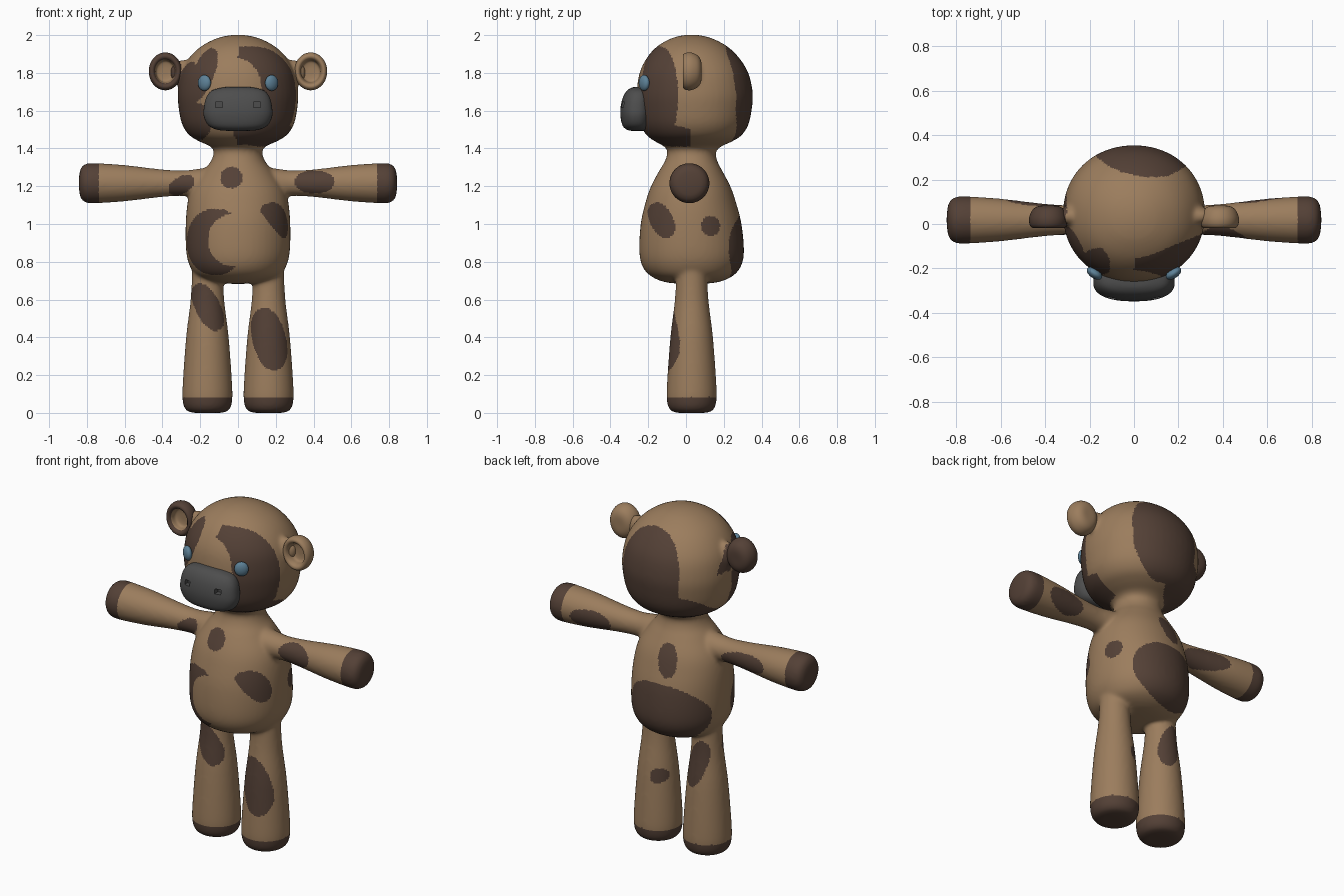
import bpy, bmesh, math
from mathutils import Matrix, Vector

if "Cube" in bpy.data.objects:
    bpy.data.objects.remove(bpy.data.objects["Cube"])


def material(name, rgb):
    m = bpy.data.materials.new(name)
    m.diffuse_color = (*rgb, 1)
    m.use_nodes = True
    m.node_tree.nodes["Principled BSDF"].inputs["Base Color"].default_value = m.diffuse_color
    return m


TAN = material("tan_brown", (0.33, 0.205, 0.11))
DARK = material("dark_brown", (0.088, 0.052, 0.037))
GREY = material("muzzle_grey", (0.075, 0.075, 0.075))
BLUE = material("eye_blue", (0.11, 0.22, 0.31))


def spline(rows, steps=4):
    """Smooth curve through rows of numbers."""
    out = []
    for i in range(len(rows) - 1):
        p0, p1 = rows[max(i - 1, 0)], rows[i]
        p2, p3 = rows[i + 1], rows[min(i + 2, len(rows) - 1)]
        for s in range(steps):
            t = s / steps
            out.append([b + 0.5 * t * (c - a + t * (2 * a - 5 * b + 4 * c - d + t * (3 * (b - c) + d - a)))
                        for a, b, c, d in zip(p0, p1, p2, p3)])
    return out + [list(rows[-1])]


def loft(bm, rows, place, power=2.0, n=48):
    """Skin of rings (t, a, b, radius a, radius b); place maps (t, a, b) to a point."""
    rings = []
    for t, ca, cb, ra, rb in spline(rows):
        ring = []
        for k in range(n):
            c, s = math.cos(k * math.tau / n), math.sin(k * math.tau / n)
            a = ca + max(ra, 0.002) * math.copysign(abs(c) ** (2 / power), c)
            b = cb + max(rb, 0.002) * math.copysign(abs(s) ** (2 / power), s)
            ring.append(bm.verts.new(place(t, a, b)))
        rings.append(ring)
    for r, q in zip(rings, rings[1:]):
        for k in range(n):
            bm.faces.new((r[k], r[(k + 1) % n], q[(k + 1) % n], q[k]))
    bm.faces.new(rings[0])
    bm.faces.new(rings[-1])


def ball(bm, centre, radii, turn=0):
    m = Matrix.Translation(centre) @ Matrix.Rotation(math.radians(turn), 4, 'Z') @ Matrix.Diagonal((*radii, 1))
    bmesh.ops.create_uvsphere(bm, u_segments=32, v_segments=18, radius=1, matrix=m)


def finish(bm, name, mats):
    bmesh.ops.recalc_face_normals(bm, faces=bm.faces[:])
    for f in bm.faces:
        f.smooth = True
    me = bpy.data.meshes.new(name)
    bm.to_mesh(me)
    bm.free()
    ob = bpy.data.objects.new(name, me)
    bpy.context.collection.objects.link(ob)
    for m in mats:
        me.materials.append(m)
    return ob


def bake(ob):
    """Apply the modifiers."""
    dg = bpy.context.evaluated_depsgraph_get()
    me = bpy.data.meshes.new_from_object(ob.evaluated_get(dg))
    ob.modifiers.clear()
    ob.data = me


# Body: torso, neck and head in one profile (z, centre y, half width, half depth)
TRUNK = [(.683, .03, .02, .02), (.69, .03, .12, .13), (.72, .03, .21, .21), (.77, .03, .252, .258),
         (.85, .03, .274, .277), (1.0, .027, .277, .267), (1.12, .025, .266, .238), (1.2, .025, .24, .21),
         (1.28, .025, .185, .168), (1.33, .027, .145, .14), (1.38, .03, .128, .128), (1.41, .035, .145, .15),
         (1.435, .04, .20, .20), (1.47, .043, .258, .252), (1.53, .045, .297, .287), (1.62, .046, .315, .304),
         (1.7, .046, .319, .307), (1.8, .042, .302, .288), (1.88, .037, .258, .244), (1.94, .033, .196, .186),
         (1.982, .03, .115, .11), (1.999, .03, .045, .045), (2.002, .03, .004, .004)]
LEG = [(-.001, .02), (.002, .085), (.018, .116), (.06, .131), (.15, .131), (.4, .113), (.58, .091),
       (.7, .083), (.8, .08)]
ARM = [(.15, .085), (.22, .075), (.3, .067), (.42, .075), (.6, .096), (.75, .106), (.805, .103),
       (.832, .08), (.841, .04), (.843, .01)]

bm = bmesh.new()
loft(bm, [(z, 0, cy, rx, ry) for z, cy, rx, ry in TRUNK], lambda t, a, b: (a, b, t), 2.08)
for s in (-1, 1):
    loft(bm, [(z, .162, .03, r, r) for z, r in LEG], lambda t, a, b: (s * a, b, t))
    loft(bm, [(x, .018, 1.216, r, r) for x, r in ARM], lambda t, a, b: (s * t, a, b))
    ball(bm, (s * .29, .035, 1.80), (.07, .042, .07))      # ear roots
body = finish(bm, "plush_body", [TAN, DARK])
remesh = body.modifiers.new("fuse", 'REMESH')
remesh.mode = 'VOXEL'
remesh.voxel_size = 0.0095
remesh.use_smooth_shade = True
smooth = body.modifiers.new("soften", 'SMOOTH')
smooth.factor = 0.5
smooth.iterations = 14
bake(body)
body.data.materials.clear()
for m in (TAN, DARK):
    body.data.materials.append(m)

# Dark patches: ellipses (u, z, half width, half height, tilt in degrees) seen from each side
FRONT = [(-.035, 1.245, .058, .056, 0), (-.30, 1.205, .075, .045, 30), (.405, 1.222, .105, .06, 0),
         (-.16, .56, .065, .135, 27), (.165, .39, .088, .168, 14),
         (.13, 1.49, .155, .08, 0), (-.225, 1.54, .085, .10, 0), (-.185, 1.79, .055, .15, -22)]
BACK = [(-.03, .875, .23, .17, 5), (-.045, 1.17, .055, .09, -15), (.56, 1.195, .125, .06, 0),
        (-.44, 1.205, .15, .055, -6), (.10, .40, .042, .042, 0), (-.155, .54, .06, .14, 15),
        (.03, 1.69, .20, .25, 0), (-.13, 1.50, .14, .10, 0)]
RIGHT = [(-.13, 1.02, .06, .10, 28), (.13, .99, .05, .052, 0), (-.14, 1.68, .097, .26, 0)]
LEFT = [(-.08, 1.66, .10, .20, 0)]


def inside(u, v, e):
    c, s = math.cos(math.radians(e[4])), math.sin(math.radians(e[4]))
    p, q = (u - e[0]) * c + (v - e[1]) * s, (v - e[1]) * c - (u - e[0]) * s
    return abs(p / e[2]) ** 2.2 + abs(q / e[3]) ** 2.2 < 1


def is_dark(p):
    x, y, z = p
    if abs(x) > .74 or z < .085:                           # hand and foot caps
        return True
    if x < -.303 and 1.71 < z < 1.9:                       # dark ear root
        return True
    if y < .025 and inside(x, z, (-.12, .905, .15, .175, 0)):   # crescent on the belly
        if not inside(x, z, (-.005, .915, .152, .14, 0)):
            return True
    if any(inside(x, z, e) for e in (FRONT if y < .025 else BACK)):
        return True
    return any(inside(y, z, e) for e in (RIGHT if x > 0 else LEFT))


for f in body.data.polygons:
    f.material_index = 1 if is_dark(f.center) else 0

# Ears: turned cups opening to the front (radius, y)
CUP = [(.001, .083), (.05, .081), (.082, .064), (.099, .03), (.098, .0), (.086, -.016), (.071, -.014),
       (.061, .002), (.054, .028), (.03, .036), (.001, .037)]
for s, name, mat in ((-1, "dark_ear", DARK), (1, "light_ear", TAN)):
    bm = bmesh.new()
    loft(bm, [(y, 0, 0, r, r) for r, y in CUP], lambda t, a, b: (s * .385 + a * .87, t, 1.808 + b))
    ear = finish(bm, name, [mat, TAN])
    for f in ear.data.polygons:                            # light lining of the cup
        c = f.center
        r = math.hypot((c.x - s * .385) / .87, c.z - 1.808)
        f.material_index = 1 if r < .064 and c.y < .045 else 0

# Muzzle (z, half width, centre y, half depth) with two nostrils cut in
MUZZLE = [(1.493, .03, -.255, .02), (1.497, .10, -.258, .05), (1.52, .155, -.262, .073),
          (1.57, .181, -.263, .084), (1.62, .180, -.262, .084), (1.67, .168, -.258, .076),
          (1.705, .14, -.255, .058), (1.722, .085, -.253, .035), (1.726, .02, -.252, .012)]
bm = bmesh.new()
loft(bm, [(z, 0, cy, rx, ry) for z, rx, cy, ry in MUZZLE], lambda t, a, b: (a, b, t), 2.4)
muzzle = finish(bm, "muzzle", [GREY])
bm = bmesh.new()
for s in (-1, 1):
    bmesh.ops.create_cube(bm, size=1, matrix=Matrix.Translation((s * .1, -.335, 1.632)) @
                          Matrix.Diagonal((.036, .06, .028, 1)))
cutter = finish(bm, "nostril_cutter", [GREY])
cutter.hide_render = True
cut = muzzle.modifiers.new("nostrils", 'BOOLEAN')
cut.object = cutter
cut.solver = 'EXACT'
bake(muzzle)
bpy.data.objects.remove(cutter)
bpy.context.view_layer.objects.active = muzzle
muzzle.select_set(True)
bpy.ops.object.shade_smooth_by_angle(angle=math.radians(40))

# Eyes: flat beads turned to follow the head
for s, name in ((-1, "left_eye"), (1, "right_eye")):
    bm = bmesh.new()
    ball(bm, (s * .178, -.222, 1.747), (.039, .022, .042), s * 34)
    finish(bm, name, [BLUE])
